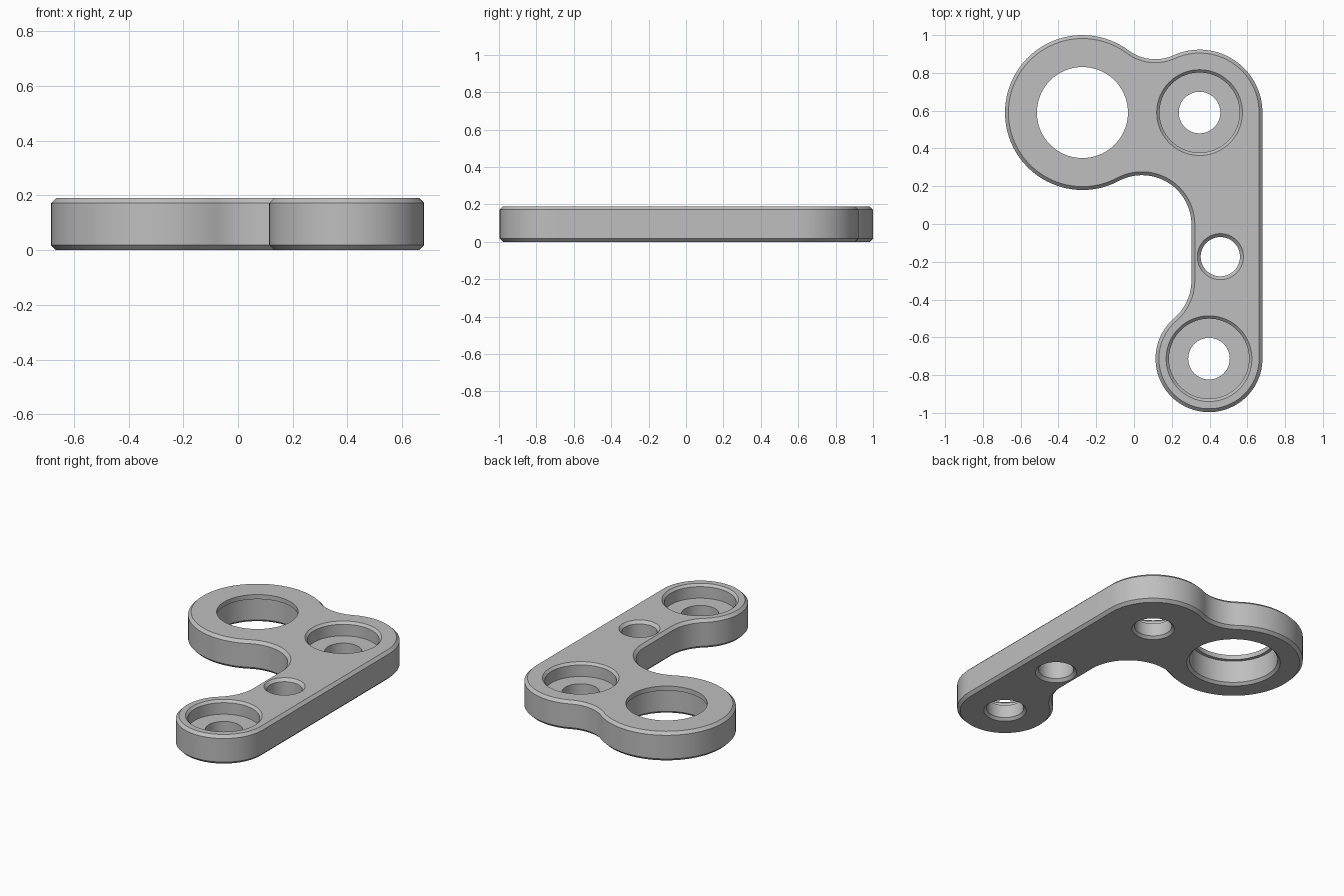
import bpy, bmesh, math
from mathutils import Vector

cube = bpy.data.objects.get("Cube")
if cube:
    bpy.data.objects.remove(cube, do_unlink=True)

H, CH = 0.19, 0.018            # plate thickness, edge chamfer
A, RA = Vector((-0.273, 0.59)), 0.41     # large ring lobe
B, RB = Vector((0.347, 0.59)), 0.333     # upper corner lobe
C, RC = Vector((0.397, -0.713)), 0.283   # lower lobe
NECK_X = 0.304                 # inner straight edge of the arm

# Concave fillet between the two upper lobes
R1 = 0.235
d = B.x - A.x
u = (d * d + (RA + R1) ** 2 - (RB + R1) ** 2) / (2 * d)
F1 = A + Vector((u, math.sqrt((RA + R1) ** 2 - u * u)))

# Concave fillets running into the inner straight edge
R2 = 0.262
fx = NECK_X - R2
F2 = Vector((fx, A.y - math.sqrt((RA + R2) ** 2 - (fx - A.x) ** 2)))
F3 = Vector((fx, C.y + math.sqrt((RC + R2) ** 2 - (fx - C.x) ** 2)))


def angle(p, q):
    return math.atan2(q.y - p.y, q.x - p.x)


def arc(c, r, a0, a1):
    n = max(6, math.ceil(abs(a1 - a0) / math.radians(4)))
    return [(c.x + r * math.cos(a0 + (a1 - a0) * i / n),
             c.y + r * math.sin(a0 + (a1 - a0) * i / n)) for i in range(n + 1)]


def outline(inset):
    """Counter-clockwise plate outline, moved inward by inset."""
    tau = math.tau
    raw = (arc(C, RC - inset, angle(C, F3) - tau, 0)
           + arc(B, RB - inset, 0, angle(B, F1))
           + arc(F1, R1 + inset, angle(F1, B), angle(F1, A))
           + arc(A, RA - inset, angle(A, F1), angle(A, F2) + tau)
           + arc(F2, R2 + inset, angle(F2, A), 0)
           + arc(F3, R2 + inset, 0, angle(F3, C)))
    pts = []
    for p in raw:              # drop the doubled tangent points
        if not pts or math.dist(p, pts[-1]) > 1e-4:
            pts.append(p)
    if math.dist(pts[0], pts[-1]) < 1e-4:
        pts.pop()
    return pts


def circle(c, r, n=72):
    return arc(c, r, 0, math.tau * (n - 1) / n) if n < 6 else [
        (c[0] + r * math.cos(math.tau * i / n), c[1] + r * math.sin(math.tau * i / n))
        for i in range(n)]


def loft(bm, sections):
    """Join (points, z) sections with quads; return bottom and top edges."""
    rings = [[bm.verts.new((x, y, z)) for x, y in pts] for pts, z in sections]
    for lo, hi in zip(rings, rings[1:]):
        for i in range(len(lo)):
            j = (i + 1) % len(lo)
            bm.faces.new((lo[i], lo[j], hi[j], hi[i]))
    return [[bm.edges.get((r[i - 1], r[i])) for i in range(len(r))]
            for r in (rings[0], rings[-1])]


# Hole profiles as (radius, z) from bottom to top
screw_hole = [(0.126, 0), (0.11, 0.016), (0.11, 0.1), (0.212, 0.1),
              (0.212, H - 0.015), (0.227, H)]
pin_hole = [(0.122, 0), (0.104, CH), (0.104, H - CH), (0.122, H)]
bearing_hole = [(0.277, 0), (0.261, 0.016), (0.261, 0.16), (0.241, 0.16), (0.241, H)]
holes = [(A, bearing_hole), (B, screw_hole), (C, screw_hole),
         (Vector((0.457, -0.173)), pin_hole)]

# Plate walls, hole walls, then the two flat faces
bm = bmesh.new()
bottom, top = loft(bm, [(outline(CH), 0), (outline(0), CH),
                        (outline(0), H - CH), (outline(CH), H)])
for centre, profile in holes:
    lo, hi = loft(bm, [(circle(centre, r), z) for r, z in profile])
    bottom += lo
    top += hi
for edges, nz in ((bottom, -1), (top, 1)):
    bmesh.ops.triangle_fill(bm, edges=edges, use_beauty=True, normal=(0, 0, nz))
bmesh.ops.recalc_face_normals(bm, faces=bm.faces[:])
mesh = bpy.data.meshes.new("bracket_plate")
bm.to_mesh(mesh)
bm.free()

# Grey metal
mat = bpy.data.materials.new("grey_metal")
mat.use_nodes = True
grey = (0.52, 0.52, 0.52, 1)
mat.diffuse_color = grey
mat.node_tree.nodes["Principled BSDF"].inputs["Base Color"].default_value = grey
mesh.materials.append(mat)

plate = bpy.data.objects.new("bracket_plate", mesh)
bpy.context.collection.objects.link(plate)
bpy.ops.object.select_all(action='DESELECT')
plate.select_set(True)
bpy.context.view_layer.objects.active = plate
bpy.ops.object.shade_smooth_by_angle(angle=math.radians(30))
